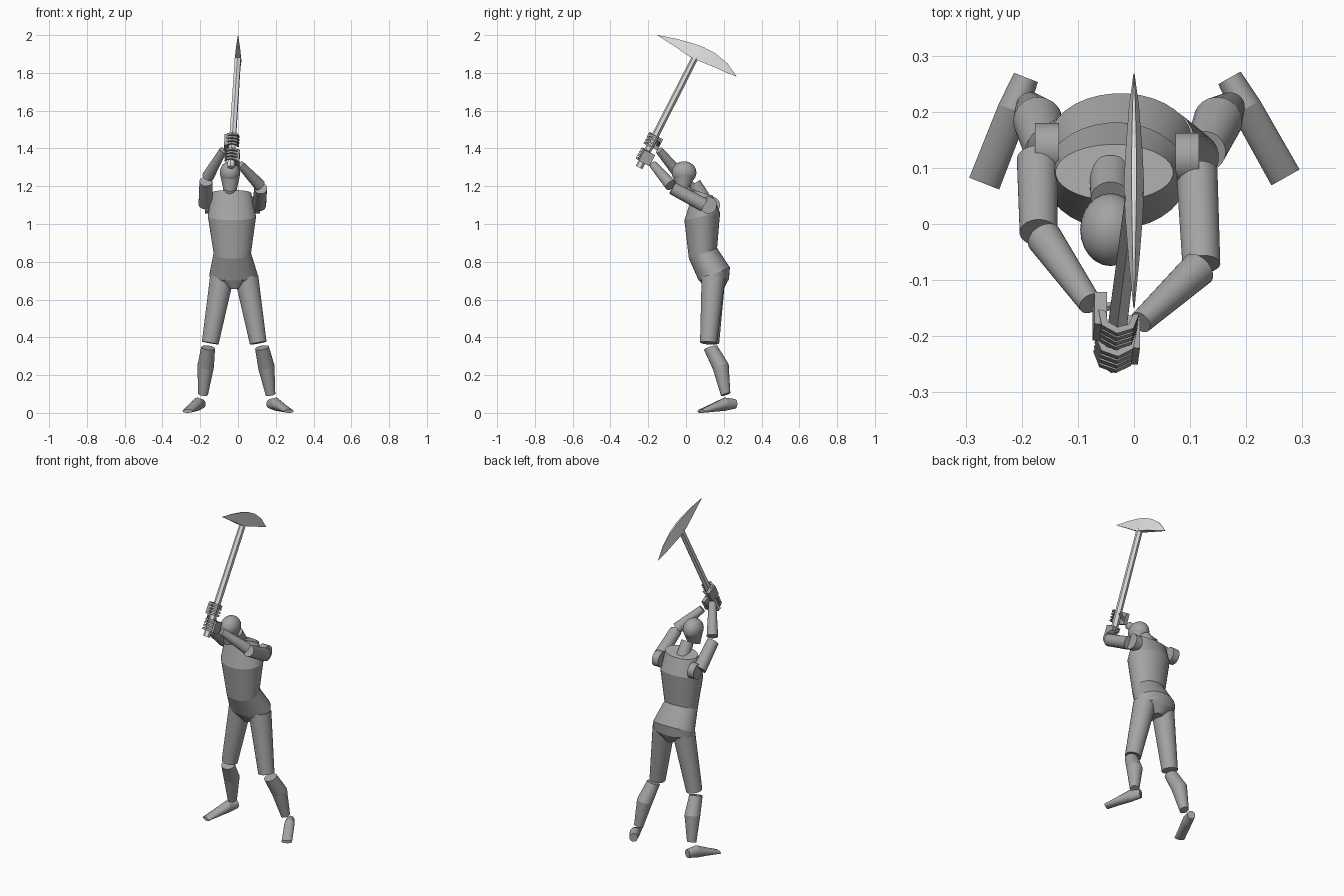
import bpy, bmesh, math
from mathutils import Vector as V

if "Cube" in bpy.data.objects:
    bpy.data.objects.remove(bpy.data.objects["Cube"])


def material(name, value):
    m = bpy.data.materials.new(name)
    m.diffuse_color = (value, value, value, 1)
    m.use_nodes = True
    m.node_tree.nodes["Principled BSDF"].inputs["Base Color"].default_value = m.diffuse_color
    return m


BODY = material("body grey", 0.37)
TOOL = material("tool light grey", 0.75)


def finish(name, bm, mat):
    bmesh.ops.recalc_face_normals(bm, faces=bm.faces)
    me = bpy.data.meshes.new(name)
    bm.to_mesh(me)
    bm.free()
    ob = bpy.data.objects.new(name, me)
    me.materials.append(mat)
    bpy.context.collection.objects.link(ob)
    return ob


def loft(name, rings, mat=BODY, sides=24, smooth=True):
    """Skin elliptical rings (centre, half-axis u, half-axis v), capped, with crisp rings."""
    bm = bmesh.new()
    loops = []
    for c, u, v in rings:
        angles = [2 * math.pi * (i + 0.5) / sides for i in range(sides)]
        loops.append([bm.verts.new(V(c) + V(u) * math.cos(a) + V(v) * math.sin(a)) for a in angles])
    for a, b in zip(loops, loops[1:]):
        for i in range(sides):
            j = (i + 1) % sides
            f = bm.faces.new((a[i], a[j], b[j], b[i]))
            f.smooth = smooth
    for ring in (loops[0], loops[-1]):
        bm.faces.new(ring)
    for ring in loops:
        for i in range(sides):
            e = bm.edges.get((ring[i], ring[(i + 1) % sides]))
            if e:
                e.smooth = False
    return finish(name, bm, mat)


def frame(d):
    d = d.normalized()
    u = d.cross(V((0, 0, 1)) if abs(d.z) < 0.95 else V((0, 1, 0))).normalized()
    return u, d.cross(u)


def limb(name, points, mat=BODY, sides=24, smooth=True):
    """Tapered tube through (point, radius) pairs."""
    u, v = frame(V(points[-1][0]) - V(points[0][0]))
    return loft(name, [(p, u * r, v * r) for p, r in points], mat, sides, smooth)


def block(name, centre, x, y, z, mat=BODY):
    """Box from three half-extent vectors."""
    bm = bmesh.new()
    bmesh.ops.create_cube(bm, size=2)
    for w in bm.verts:
        w.co = V(centre) + x * w.co.x + y * w.co.y + z * w.co.z
    return finish(name, bm, mat)


# Torso: tilted rings (cx, cy, z, rx, ry, rise towards the back)
torso = [(-0.02, 0.15, 0.655, 0.03, 0.05, 0),
         (-0.024, 0.15, 0.705, 0.125, 0.078, 0.005),
         (-0.024, 0.15, 0.735, 0.127, 0.083, 0.035),
         (-0.03, 0.09, 0.845, 0.099, 0.075, 0.028),
         (-0.032, 0.086, 1.04, 0.128, 0.095, 0.02),
         (-0.035, 0.092, 1.165, 0.105, 0.05, -0.015)]
loft("torso", [((cx, cy, z), (rx, 0, 0), (0, ry, t)) for cx, cy, z, rx, ry, t in torso], sides=32)

# Neck, jaw and head
limb("neck", [((-0.042, 0.09, 1.14), 0.038), ((-0.042, 0.045, 1.215), 0.035)])
loft("jaw", [((-0.042, -0.015, 1.185), (0.036, 0, 0), (0, 0.036, 0.012)),
             ((-0.042, -0.008, 1.26), (0.053, 0, 0), (0, 0.06, 0))])
bm = bmesh.new()
bmesh.ops.create_uvsphere(bm, u_segments=24, v_segments=16, radius=1)
for w in bm.verts:
    w.co = V((-0.042, -0.01, 1.272)) + V((w.co.x * 0.054, w.co.y * 0.065, w.co.z * 0.06))
for f in bm.faces:
    f.smooth = True
finish("head", bm, BODY)

# Arms: shoulder disc, upper arm, forearm
arms = {"right": [(-0.155, 0.135, 1.10), (-0.172, 0.115, 1.105), (-0.17, -0.015, 1.225),
                  (-0.16, -0.025, 1.25), (-0.078, -0.142, 1.39)],
        "left": [(0.095, 0.118, 1.10), (0.112, 0.095, 1.10), (0.12, -0.072, 1.19),
                 (0.115, -0.08, 1.205), (0.012, -0.175, 1.315)]}
for side, (disc, shoulder, elbow, fore, wrist) in arms.items():
    d = V((0.021, 0, 0))
    limb(side + "_shoulder", [(V(disc) - d, 0.045), (V(disc) + d, 0.045)])
    limb(side + "_upper_arm", [(shoulder, 0.037), (elbow, 0.034)])
    limb(side + "_forearm", [(fore, 0.032), (wrist, 0.021)])

# Legs: thigh, two-part shin, foot; mirrored about the pelvis with small pose offsets
for side, s, dy in (("right", -1, 0.006), ("left", 1, -0.006)):
    m = -0.02
    limb(side + "_thigh", [((m + s * 0.066, 0.145, 0.715), 0.063),
                           ((m + s * 0.127, 0.125 + dy, 0.37), 0.045)])
    ax = -0.185 if s < 0 else 0.172
    kx = -0.158 if s < 0 else 0.127
    limb(side + "_shin", [((kx, 0.13, 0.345), 0.037),
                          (((kx + ax) / 2, 0.184, 0.245), 0.044),
                          ((ax, 0.21, 0.098), 0.026)])
    heel, toe = (V((-0.197, 0.25, 0)), V((-0.267, 0.072, 0))) if s < 0 else \
                (V((0.176, 0.25, 0)), V((0.27, 0.083, 0)))
    fwd = (toe - heel).normalized()
    u = V((-fwd.y, fwd.x, 0))
    up = V((0, 0, 1))
    loft(side + "_foot", [(heel - fwd * 0.012 + up * 0.048, u * 0.023, up * 0.025),
                          (heel + fwd * 0.05 + up * 0.046, u * 0.028, up * 0.035),
                          (toe + up * 0.009, u * 0.029, up * 0.009)])

# Tool handle
base, top = V((-0.038, -0.248, 1.30)), V((0.0, 0.05, 1.885))
axis = (top - base).normalized()
limb("handle", [(base, 0.02), (top, 0.018)], TOOL, 6, False)

# Curved pick head: (y, z top, z bottom, half width), flat underside and thin upper ridge
sections = [(-0.15, 2.0, 1.998, 0.001), (-0.06, 1.985, 1.94, 0.010),
            (0.016, 1.968, 1.888, 0.016), (0.07, 1.948, 1.862, 0.018),
            (0.132, 1.915, 1.838, 0.015), (0.21, 1.855, 1.803, 0.009),
            (0.268, 1.782, 1.78, 0.001)]
bm = bmesh.new()
rows = []
for y, zt, zb, w in sections:
    dy = 0.025 if 0.0 < y < 0.2 else 0.01 if abs(y - 0.06) < 0.2 else 0
    rows.append([bm.verts.new(p) for p in ((-w, y, zb), (w, y, zb),
                                           (w * 0.25, y + dy, zt - dy * 0.5),
                                           (-w * 0.25, y + dy, zt - dy * 0.5))])
for a, b in zip(rows, rows[1:]):
    for i in range(4):
        j = (i + 1) % 4
        bm.faces.new((a[i], a[j], b[j], b[i]))
bm.faces.new(rows[0])
bm.faces.new(rows[-1])
finish("pick_head", bm, TOOL)

# Hands: a palm block on one side of the handle and four fingers curling round it
e1 = (V((1, 0, 0)) - axis * axis.x).normalized()
e2 = axis.cross(e1)
for side, s, start in (("right", -1, 0.125), ("left", 1, 0.035)):
    mid = base + axis * (start + 0.03)
    block(side + "_palm", mid + e1 * s * 0.032 + e2 * 0.014,
          e1 * 0.011, e2 * 0.032, axis * 0.033)
    limb(side + "_thumb", [(mid + e1 * s * 0.03 + e2 * 0.036 - axis * 0.01, 0.009),
                           (mid - e1 * s * 0.012 + e2 * 0.03 + axis * 0.02, 0.007)], sides=6, smooth=False)
    for i in range(4):
        c = base + axis * (start + 0.005 + i * 0.018)
        rings = []
        for k in range(5):
            a = math.radians(-15 + k * 50)
            out = e1 * s * math.cos(a) - e2 * math.sin(a)
            r = 0.0075 - 0.0004 * k
            rings.append((c + out * 0.031, out * r * 1.3, axis * r * 1.3))
        loft(f"{side}_finger_{i + 1}", rings, sides=4, smooth=False)
